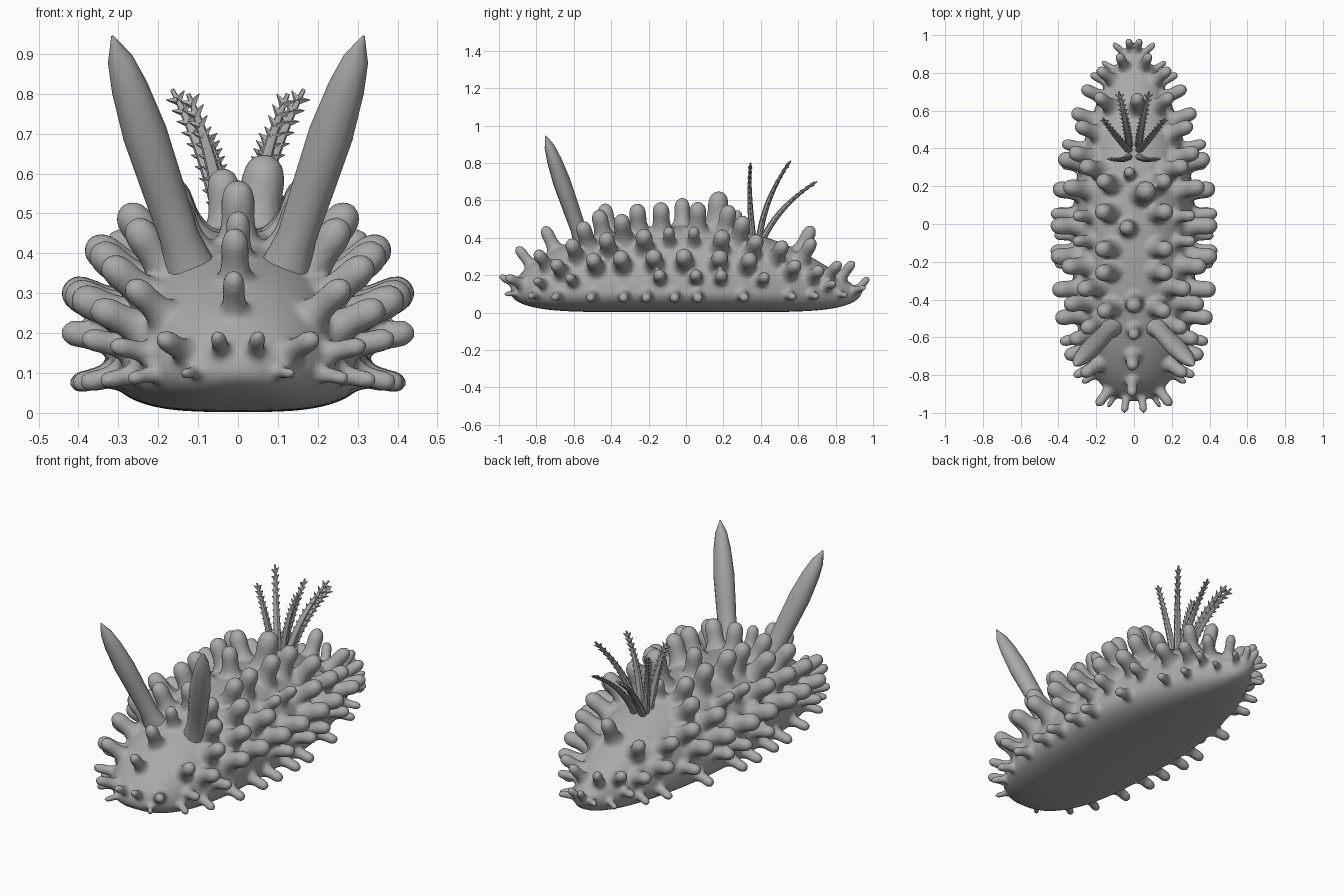
import bpy, bmesh, math
from mathutils import Vector

cube = bpy.data.objects.get("Cube")
if cube:
    bpy.data.objects.remove(cube)

grey = bpy.data.materials.new("plain grey")
grey.use_nodes = True
GREY = (0.4, 0.4, 0.4, 1)
grey.diffuse_color = GREY
grey.node_tree.nodes["Principled BSDF"].inputs["Base Color"].default_value = GREY

HALF = 0.94  # half length of the bare body


def loft(bm, rings):
    """Skin a list of point rings and cap both ends."""
    vs = [[bm.verts.new(p) for p in ring] for ring in rings]
    n = len(vs[0])
    for a, b in zip(vs, vs[1:]):
        for i in range(n):
            j = (i + 1) % n
            bm.faces.new((a[i], a[j], b[j], b[i]))
    bm.faces.new(vs[0][::-1])
    bm.faces.new(vs[-1])


def tube(bm, points, radii, sides=12, flat=1.0):
    """Round tube of varying radius along a path."""
    rings = []
    last = len(points) - 1
    for i, (p, r) in enumerate(zip(points, radii)):
        d = (points[min(i + 1, last)] - points[max(i - 1, 0)]).normalized()
        ref = Vector((0, 1, 0)) if abs(d.y) < 0.9 else Vector((1, 0, 0))
        u = d.cross(ref).normalized()
        v = d.cross(u)
        rings.append([p + r * (u * math.cos(t) + v * flat * math.sin(t))
                      for t in (math.tau * k / sides for k in range(sides))])
    loft(bm, rings)


def finish(name, bm, angle=60):
    bmesh.ops.recalc_face_normals(bm, faces=bm.faces)
    mesh = bpy.data.meshes.new(name)
    bm.to_mesh(mesh)
    bm.free()
    mesh.materials.append(grey)
    ob = bpy.data.objects.new(name, mesh)
    bpy.context.collection.objects.link(ob)
    bpy.ops.object.select_all(action='DESELECT')
    ob.select_set(True)
    bpy.context.view_layer.objects.active = ob
    bpy.ops.object.shade_smooth_by_angle(angle=math.radians(angle))
    return ob


def body_point(y, a):
    """Point on the body skin: a = 0 at the flank, pi/2 on the back."""
    u = min(abs(y) / HALF, 0.999)
    if y < 0:
        w, g = (1 - u ** 3.4) ** 0.5, (1 - u ** 2.4) ** 0.65
    else:
        w, g = (1 - u ** 1.8) ** 0.72, 1 - u ** 2.2
    c, s = math.cos(a), math.sin(a)
    x = 0.325 * w * math.copysign(abs(c) ** (0.9 if s > 0 else 0.6), c)
    z = 0.11 + s * (0.355 * g if s > 0 else 0.108 * (1 - u ** 6) ** 0.5)
    return Vector((x, y, z))


def papilla(bm, y, a, length, radius):
    """Blunt finger with a flared root, standing square to the skin."""
    e = 0.015
    p = body_point(y, a)
    du = body_point(y + e, a) - body_point(y - e, a)
    dv = body_point(y, a + e) - body_point(y, a - e)
    n = dv.cross(du).normalized()
    if n.dot(p - Vector((0, y * 0.8, 0.1))) < 0:
        n = -n
    k = 1 - 0.5 * (abs(y) / HALF) ** (2 if y > 0 else 3)
    profile = ((-0.25, 1.7), (0, 1.4), (0.15, 1.12), (0.35, 1), (0.7, 1.02),
               (0.88, 0.85), (0.98, 0.5), (1.02, 0.1))
    tube(bm, [p + n * length * k ** 0.6 * t for t, r in profile],
         [radius * k * r for t, r in profile])


# Body with all its papillae, fused into one skin
bm = bmesh.new()
steps = 48
loft(bm, [[body_point(-HALF * math.cos(math.pi * i / steps), math.tau * k / 48)
           for k in range(48)] for i in range(1, steps)])
flank_rows = (
    (-8, 0.1, 0.028, (-.91, -.8, -.68, -.5, -.33, -.21, -.06, .06, .3, .55, .67, .82)),
    (12, 0.125, 0.034, (-.76, -.6, -.14, .05, .18, .4, .75, .9)),
    (25, 0.15, 0.046, (-.88, -.66, -.48, -.34, -.17, -.01, .17, .32, .55, .67)),
    (41, 0.155, 0.046, (-.74, -.58, -.41, -.22, .18, .35, .48, .76)),
    (47, 0.12, 0.032, (-.09, .04)),
    (56, 0.165, 0.047, (-.52, -.33, .28, .62)),
    (64, 0.13, 0.04, (-.92, .92)),
    (70, 0.155, 0.046, (-.44, -.25, -.13, .06, .21)),
)
for deg, length, radius, stations in flank_rows:
    for y in stations:
        for a in (deg, 180 - deg):
            papilla(bm, y, math.radians(a), length, radius)
back_row = ((92, -.83, 1), (91, -.7, 1), (90, -.56, .8), (90, -.41, 1),
            (94, -.02, .95), (83, .16, 1.25), (93, .26, .7), (87, .61, 1.1),
            (65, .83, 1), (115, .83, 1))
for deg, y, size in back_row:
    papilla(bm, y, math.radians(deg), 0.155 * size, 0.044 * size)
body = finish("body", bm)
remesh = body.modifiers.new("fuse", 'REMESH')
remesh.mode = 'VOXEL'
remesh.voxel_size = 0.01
remesh.use_smooth_shade = True
soften = body.modifiers.new("soften", 'SMOOTH')
soften.factor = 0.5
soften.iterations = 4

for side, tag in ((1, "left"), (-1, "right")):
    # Tall leaf-shaped feeler with a flared foot
    bm = bmesh.new()
    root, tip = Vector((side * .1, -.525, .3)), Vector((side * .315, -.75, .945))
    shape = ((0, .08), (.12, .062), (.22, .049), (.4, .053), (.62, .056),
             (.8, .046), (.91, .032), (1, .003))
    tube(bm, [root.lerp(tip, t) for t, r in shape], [r for t, r in shape], 12, 0.85)
    finish(tag + "_feeler", bm, 40)

    # Three curved, barbed gill plumes
    for label, y0, bend, end in (("front", .36, (.05, .33, .62), (.125, .345, .8)),
                                 ("middle", .39, (.06, .42, .62), (.165, .56, .81)),
                                 ("rear", .41, (.03, .5, .58), (.08, .7, .7))):
        bm = bmesh.new()
        a, b, c = (Vector((side * x, y, z)) for x, y, z in ((.025, y0, .39), bend, end))
        count = 14
        ts = [i / count for i in range(count + 1)]
        path = [a * (1 - t) ** 2 + b * 2 * t * (1 - t) + c * t * t for t in ts]
        tube(bm, path, [.021 * (1 - .75 * t ** 2) for t in ts], 8, 0.8)
        for i in range(3, count):
            d = (path[i + 1] - path[i - 1]).normalized()
            across = d.cross(Vector((0, 1, 0))).normalized()
            for out in (across, -across):
                tube(bm, [path[i], path[i] + out * .026 + d * .018], [.012, .001], 5)
        finish(f"{tag}_{label}_gill", bm, 40)
